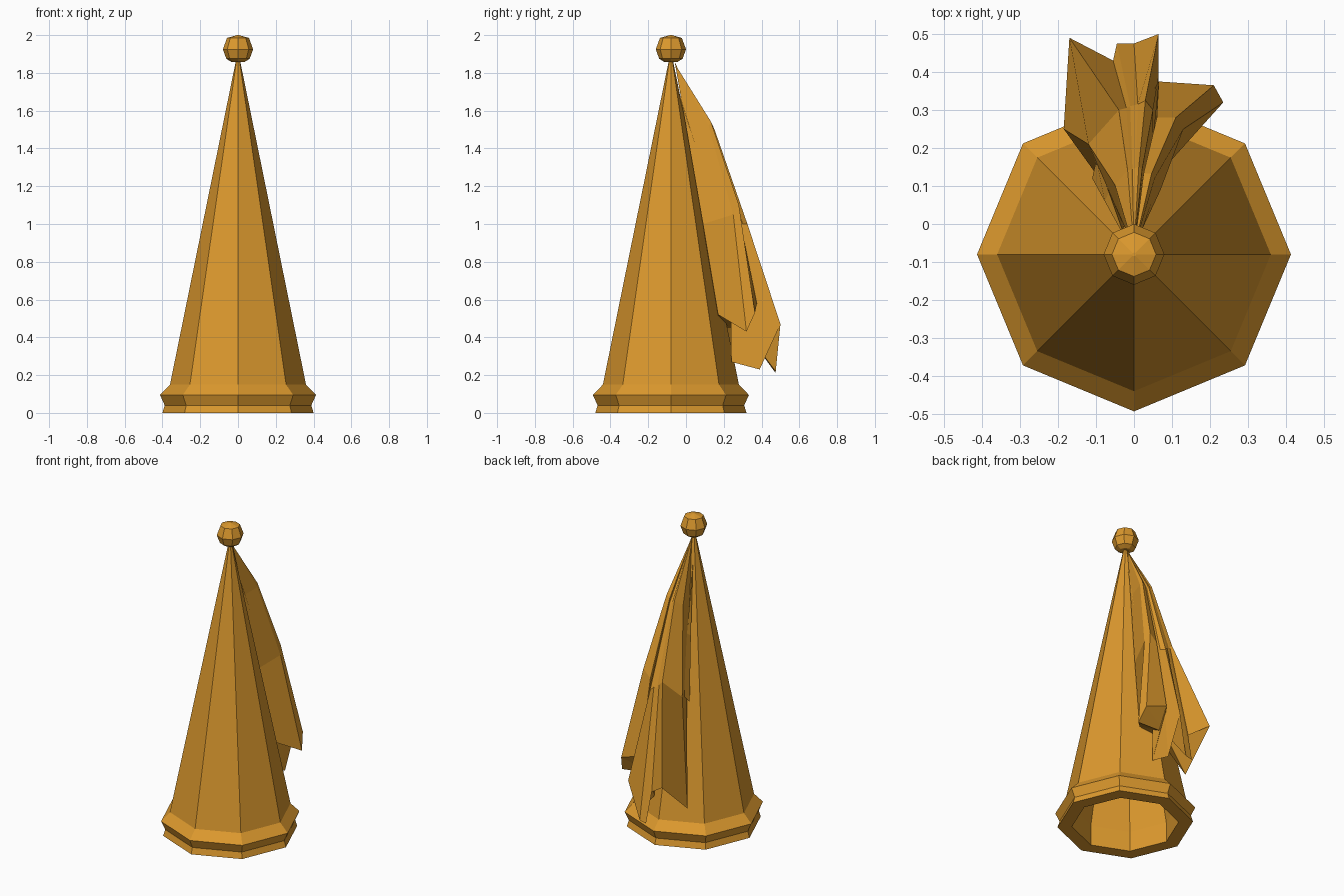
import bpy
import bmesh
import math
from mathutils import Vector

default_cube = bpy.data.objects.get("Cube")
if default_cube:
    bpy.data.objects.remove(default_cube, do_unlink=True)

AXIS_Y = -0.08
SIDES = 8

# Single golden cloth colour
gold = bpy.data.materials.new("golden_cloth")
gold.use_nodes = True
gold_colour = (0.72, 0.32, 0.027, 1.0)
gold.diffuse_color = gold_colour
shader = gold.node_tree.nodes["Principled BSDF"]
shader.inputs["Base Color"].default_value = gold_colour
shader.inputs["Roughness"].default_value = 0.8


def finish(bm, name):
    """Turn the bmesh into a flat shaded object."""
    bmesh.ops.remove_doubles(bm, verts=bm.verts, dist=0.0005)
    bmesh.ops.recalc_face_normals(bm, faces=bm.faces)
    mesh = bpy.data.meshes.new(name)
    bm.to_mesh(mesh)
    bm.free()
    mesh.materials.append(gold)
    obj = bpy.data.objects.new(name, mesh)
    bpy.context.collection.objects.link(obj)
    return obj


def bridge(bm, rings):
    """Join successive closed rings of vertices with quads."""
    for lower, upper in zip(rings, rings[1:]):
        count = len(lower)
        for i in range(count):
            j = (i + 1) % count
            bm.faces.new((lower[i], lower[j], upper[j], upper[i]))


def lathe(name, profile):
    """Spin (radius, height) pairs around the hat axis, capping both ends."""
    bm = bmesh.new()
    rings = []
    for radius, height in profile:
        ring = []
        for i in range(SIDES):
            angle = math.tau * i / SIDES
            ring.append(bm.verts.new((radius * math.cos(angle),
                                      AXIS_Y + radius * math.sin(angle), height)))
        rings.append(ring)
    bridge(bm, rings)
    bm.faces.new(rings[0])
    bm.faces.new(rings[-1])
    return finish(bm, name)


def drape(name, top, folds, bulge, tuck):
    """Hang cloth from a top point; each fold is a (middle, hem) pair.

    The shoulder between top and middle swells backwards by the bulge."""
    bm = bmesh.new()
    top = Vector(top)
    neck, shoulder, middle, hem = [], [], [], []
    for mid_point, hem_point in folds:
        mid = Vector(mid_point)
        swell = bulge if mid.y > 0.2 else 0
        neck.append(bm.verts.new(top.lerp(mid, 0.05)))
        shoulder.append(bm.verts.new(top.lerp(mid, 0.42) + Vector((0, swell, 0))))
        middle.append(bm.verts.new(mid))
        hem.append(bm.verts.new(hem_point))
    bridge(bm, (neck, shoulder, middle, hem))
    # Gather the cloth at the top and fold the hem inward
    for ring, centre in ((neck, top), (hem, tuck)):
        hub = bm.verts.new(centre)
        for i, vert in enumerate(ring):
            bm.faces.new((vert, ring[(i + 1) % len(ring)], hub))
    return finish(bm, name)


# Hollow cone with a flared brim band; the profile runs inside then outside
lathe("cone_hat", [
    (0.01, 1.72), (0.315, 0.13), (0.315, 0.0), (0.40, 0.0), (0.388, 0.04),
    (0.413, 0.095), (0.36, 0.15), (0.01, 1.87),
])

# Faceted ball on the tip
lathe("tip_ball", [
    (0.035, 1.858), (0.062, 1.875), (0.08, 1.925), (0.058, 1.985), (0.005, 2.0),
])

# Main veil down the back: folds from right to left, then the side by the cone
drape("veil", (0, -0.06, 1.86), [
    ((-0.12, 0.21, 0.95), (-0.185, 0.25, 0.26)),
    ((-0.04, 0.30, 1.06), (-0.17, 0.49, 0.48)),
    ((-0.02, 0.305, 1.04), (-0.055, 0.43, 0.40)),
    ((-0.01, 0.31, 1.02), (-0.045, 0.475, 0.21)),
    ((0.01, 0.315, 1.02), (0.0, 0.475, 0.22)),
    ((0.03, 0.325, 1.0), (0.065, 0.50, 0.47)),
    ((0.05, 0.30, 1.0), (0.065, 0.39, 0.23)),
    ((0.05, 0.23, 1.0), (0.06, 0.24, 0.27)),
    ((0.06, 0.28, 1.05), (0.065, 0.375, 0.58)),
    ((0.11, 0.28, 1.1), (0.21, 0.365, 0.53)),
    ((0.13, 0.25, 1.05), (0.235, 0.32, 0.43)),
    ((0.07, 0.09, 1.0), (0.1, 0.17, 0.52)),
    ((-0.07, 0.09, 1.0), (-0.1, 0.17, 0.45)),
], 0.05, (0.02, 0.3, 0.45))

# Narrow side folds lying along the cone
for side, tip in (("right", (-0.11, 0.12, 0.88)), ("left", (0.065, 0.11, 1.0))):
    x, y, z = tip
    drape(side + "_side_fold", (x * 0.2, -0.04, 1.7), [
        ((x * 0.7, y * 0.5, z + 0.4), (x, y, z)),
        ((x * 0.6, y * 0.7, z + 0.42), (x * 0.9, y + 0.05, z + 0.06)),
        ((x * 0.3, y * 0.3, z + 0.4), (x * 0.4, y - 0.04, z + 0.02)),
    ], 0.0, (x * 0.6, y, z + 0.08))
